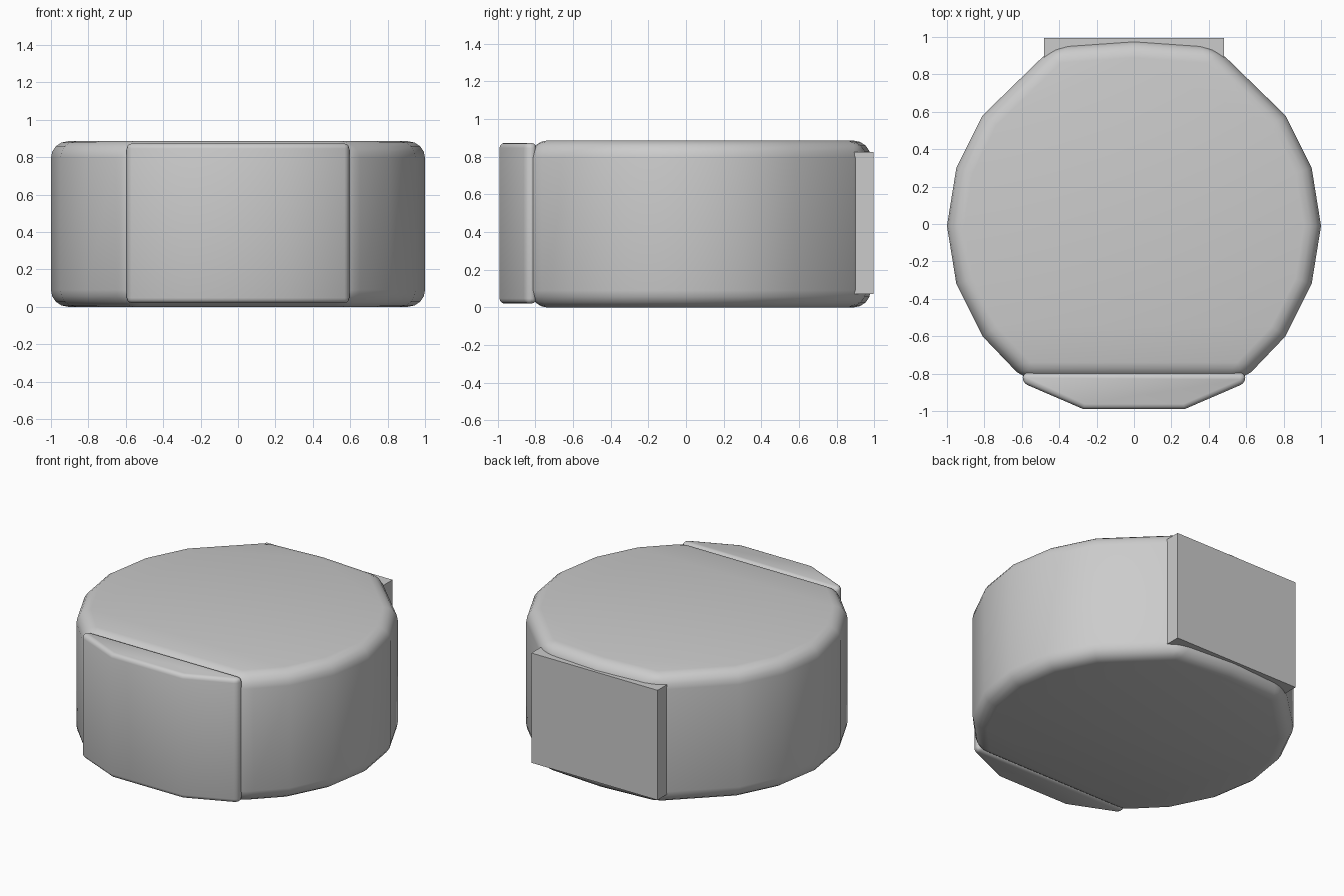
import bpy, bmesh
from math import radians

if "Cube" in bpy.data.objects:
    bpy.data.objects.remove(bpy.data.objects["Cube"])


def prism(name, half, z0, z1, bevel=0.0, segments=4):
    """Extrude a left-right symmetric outline, given as its right half from front to back."""
    pts = list(half) + [(-x, y) for x, y in reversed(half) if x > 0]
    bm = bmesh.new()
    base = bm.faces.new([bm.verts.new((x, y, z0)) for x, y in pts])
    top = bmesh.ops.extrude_face_region(bm, geom=[base])["geom"]
    for v in top:
        if isinstance(v, bmesh.types.BMVert):
            v.co.z = z1
    bmesh.ops.recalc_face_normals(bm, faces=bm.faces)
    mesh = bpy.data.meshes.new(name)
    bm.to_mesh(mesh)
    bm.free()
    obj = bpy.data.objects.new(name, mesh)
    bpy.context.collection.objects.link(obj)
    if bevel:
        mod = obj.modifiers.new("rounded_edges", "BEVEL")
        mod.width = bevel
        mod.segments = segments
        mod.limit_method = "ANGLE"
        mod.angle_limit = radians(30)
        bpy.context.view_layer.objects.active = obj
        obj.select_set(True)
        bpy.ops.object.modifier_apply(modifier=mod.name)
        bpy.ops.object.shade_smooth_by_angle(angle=radians(30))
        obj.select_set(False)
    return obj


# Main drum: faceted round outline, flattened at front and back
prism("body", [(0.59, -0.83), (0.81, -0.60), (0.95, -0.32), (1.0, -0.01),
               (0.95, 0.30), (0.81, 0.58), (0.43, 0.95), (0, 0.98)],
      0.0, 0.885, 0.09)

# Front plate with angled ends
prism("front_plate", [(0.27, -0.99), (0.595, -0.85), (0.595, -0.795)],
      0.02, 0.873, 0.03, 3)

# Square-edged back block
prism("back_block", [(0.48, 0.80), (0.48, 0.995)], 0.07, 0.825)
